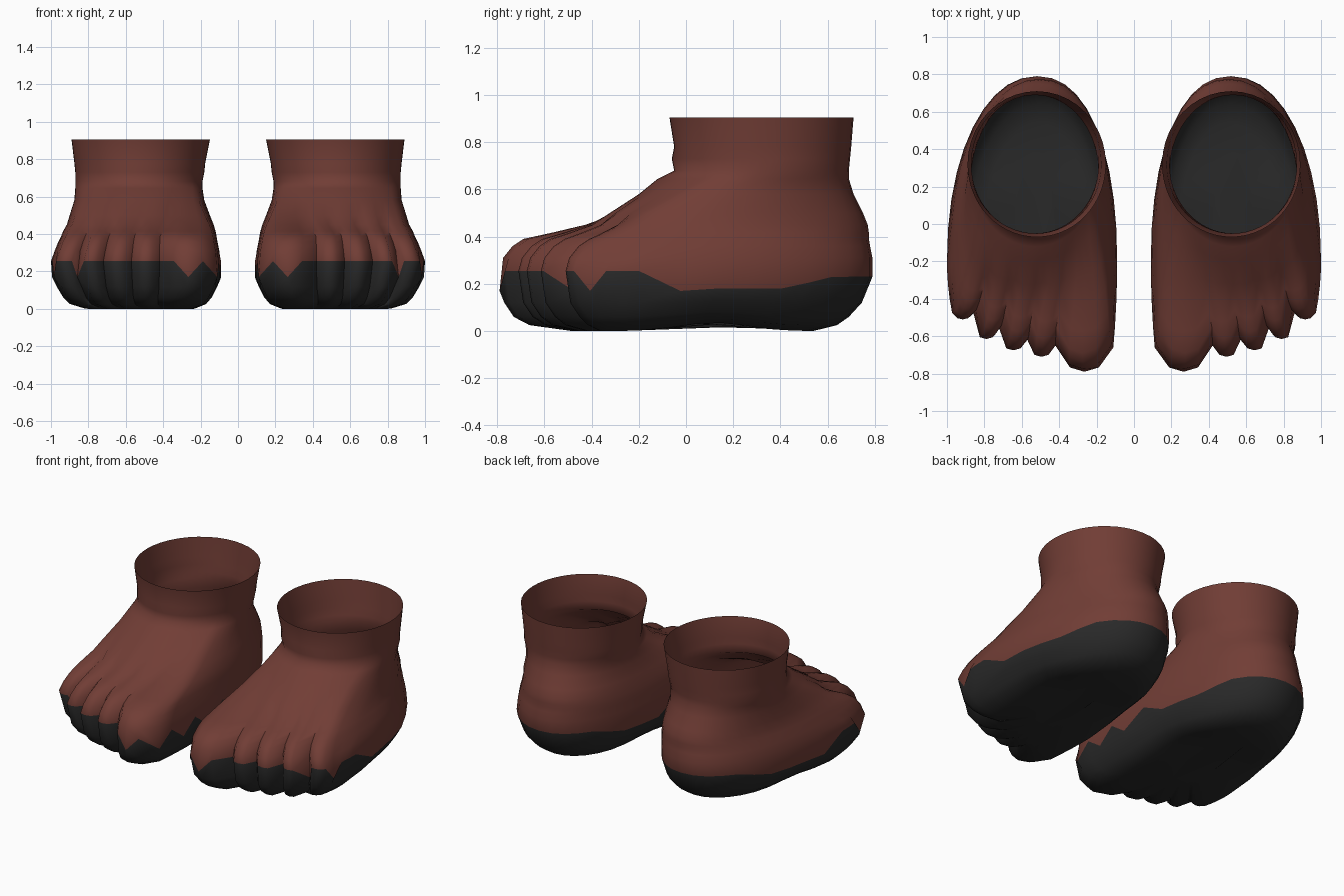
import bpy, bmesh, math

cube = bpy.data.objects.get("Cube")
if cube:
    bpy.data.objects.remove(cube)


def material(name, rgb):
    m = bpy.data.materials.new(name)
    m.use_nodes = True
    m.diffuse_color = (*rgb, 1)
    m.node_tree.nodes["Principled BSDF"].inputs["Base Color"].default_value = (*rgb, 1)
    return m


SKIN = material("reddish_brown_skin", (0.165, 0.047, 0.036))
SOLE = material("charcoal_sole", (0.022, 0.022, 0.022))

# Toes from big to little: start and end across the foot (-1 to 1), tip y, roundness
TOES = [
    (-0.955, -0.275, -0.79, 0.13),
    (-0.275, 0.055, -0.71, 0.06),
    (0.055, 0.385, -0.675, 0.055),
    (0.385, 0.69, -0.615, 0.055),
    (0.69, 0.94, -0.51, 0.035),
]
STEPS = 4    # columns per toe
SIDE = 3     # columns along each side of the forefoot
BACK = 20    # columns round the heel
FRONT = BACK + SIDE + 1    # first toe column
COUNT = BACK + 2 * SIDE + STEPS * len(TOES) + 2


def toe_line():
    """Scalloped front edge as (across, y) from big toe to little toe."""
    line = []
    for start, end, tip, bulge in TOES:
        for j in range(STEPS):
            t = 2 * j / STEPS - 1
            line.append((start + (end - start) * j / STEPS, tip + bulge * abs(t) ** 2.5))
    line.append((end, tip + bulge))
    return line


def outline(xin, xout, yf, yb, ymid, w):
    """Horizontal section; w blends the front from a plain oval to toes."""
    cx, rx = (xin + xout) / 2, (xout - xin) / 2
    power = 2 / (2 + 0.15 * w)
    points = []
    # Rounded heel, leaning slightly inwards
    for i in range(BACK + 1):
        a = math.pi * i / BACK
        s = max(0, math.sin(a)) ** power
        c = math.copysign(abs(math.cos(a)) ** power, math.cos(a))
        points.append((cx + rx * c - 0.025 * w * s * s, ymid + s * (yb - ymid)))
    # Forefoot: inner side, toes, outer side
    toes = []
    for u, y in toe_line():
        plain = -0.62 + 0.13 * u
        toes.append((u, yf + 0.13 * w * u + w * w * (y - plain)))
    inner, outer = [], []
    for j in range(1, SIDE + 1):
        f = j / (SIDE + 1)
        for side, end in ((inner, toes[0]), (outer, toes[-1])):
            sign = math.copysign(1, end[0])
            side.append((sign + (end[0] - sign) * f * f, ymid + (end[1] - ymid) * f))
    front = inner + toes + outer[::-1]
    for j, (u, y) in enumerate(front):
        a = math.pi * (1 + (j + 1) / (len(front) + 1))
        ox, oy = math.cos(a), ymid + math.sin(a) * (ymid - yf)
        points.append((cx + rx * (ox + (u - ox) * w), oy + (y - oy) * w))
    return points


LOW_TEETH = {1, BACK - 2, BACK, BACK + 2, FRONT, FRONT + 2, FRONT + 16, COUNT - 3}


def sole_height(y, i):
    """Colour border: toothed at the forefoot, raised at the heel."""
    if y < 0:
        return 0.17 if i in LOW_TEETH else 0.255
    return 0.18 + 0.05 * min(1, max(0, (y - 0.42) / 0.2))


# z, inner x, outer x, front y, back y, widest y, toe blend
LEVELS = [
    (0.0, 0.42, 0.64, -0.25, 0.38, 0.0, 0),
    (0.0, 0.23, 0.82, -0.44, 0.54, -0.2, 0.7),
    (0.025, 0.17, 0.9, -0.52, 0.64, -0.2, 0.95),
    (0.06, 0.14, 0.935, -0.56, 0.69, -0.2, 1),
    (0.12, 0.11, 0.97, -0.6, 0.745, -0.2, 1),
    (0.22, 0.09, 1.0, -0.62, 0.79, -0.2, 1),
    (0.31, 0.10, 0.98, -0.605, 0.79, -0.16, 1),
    (0.36, 0.11, 0.96, -0.565, 0.78, -0.1, 1),
    (0.39, 0.115, 0.945, -0.52, 0.775, -0.07, 1),
    (0.415, 0.12, 0.935, -0.46, 0.775, -0.05, 0.9),
    (0.45, 0.13, 0.915, -0.38, 0.77, 0.0, 0.75),
    (0.50, 0.15, 0.9, -0.32, 0.75, 0.1, 0.5),
    (0.58, 0.18, 0.875, -0.2, 0.71, 0.2, 0.25),
    (0.645, 0.19, 0.87, -0.12, 0.69, 0.28, 0),
    (0.68, 0.19, 0.87, -0.05, 0.69, 0.32, 0),
    (0.73, 0.18, 0.87, -0.06, 0.695, 0.32, 0),
    (0.78, 0.175, 0.875, -0.05, 0.70, 0.32, 0),
    (0.905, 0.15, 0.89, -0.07, 0.71, 0.32, 0),
]
SOLE_LINE = 5
TOE_TOP = 9


def foot(name, side):
    bm = bmesh.new()
    loops = []
    for k, (z, *shape) in enumerate(LEVELS):
        loop = []
        for i, (x, y) in enumerate(outline(*shape)):
            h = sole_height(y, i) if k == SOLE_LINE else z
            # Hollow under the arch
            h += 0.035 * math.exp(-((y - 0.12) / 0.2) ** 2) * max(0, 1 - z / 0.15)
            loop.append(bm.verts.new((side * x, y, h)))
        loops.append(loop)
    bm.faces.new(loops[0]).material_index = 1
    for k in range(len(loops) - 1):
        for i in range(COUNT):
            j = (i + 1) % COUNT
            f = bm.faces.new((loops[k][i], loops[k][j], loops[k + 1][j], loops[k + 1][i]))
            f.material_index = int(k < SOLE_LINE)
    bmesh.ops.recalc_face_normals(bm, faces=bm.faces)
    for f in bm.faces:
        f.smooth = True
    # Crisp creases between neighbouring toes
    for gap in range(1, len(TOES)):
        i = FRONT + STEPS * gap
        for k in range(1, TOE_TOP):
            bm.edges.get((loops[k][i], loops[k + 1][i])).smooth = False
    mesh = bpy.data.meshes.new(name)
    bm.to_mesh(mesh)
    bm.free()
    mesh.materials.append(SKIN)
    mesh.materials.append(SOLE)
    obj = bpy.data.objects.new(name, mesh)
    bpy.context.collection.objects.link(obj)


# Matching pair
foot("left_foot", 1)
foot("right_foot", -1)
